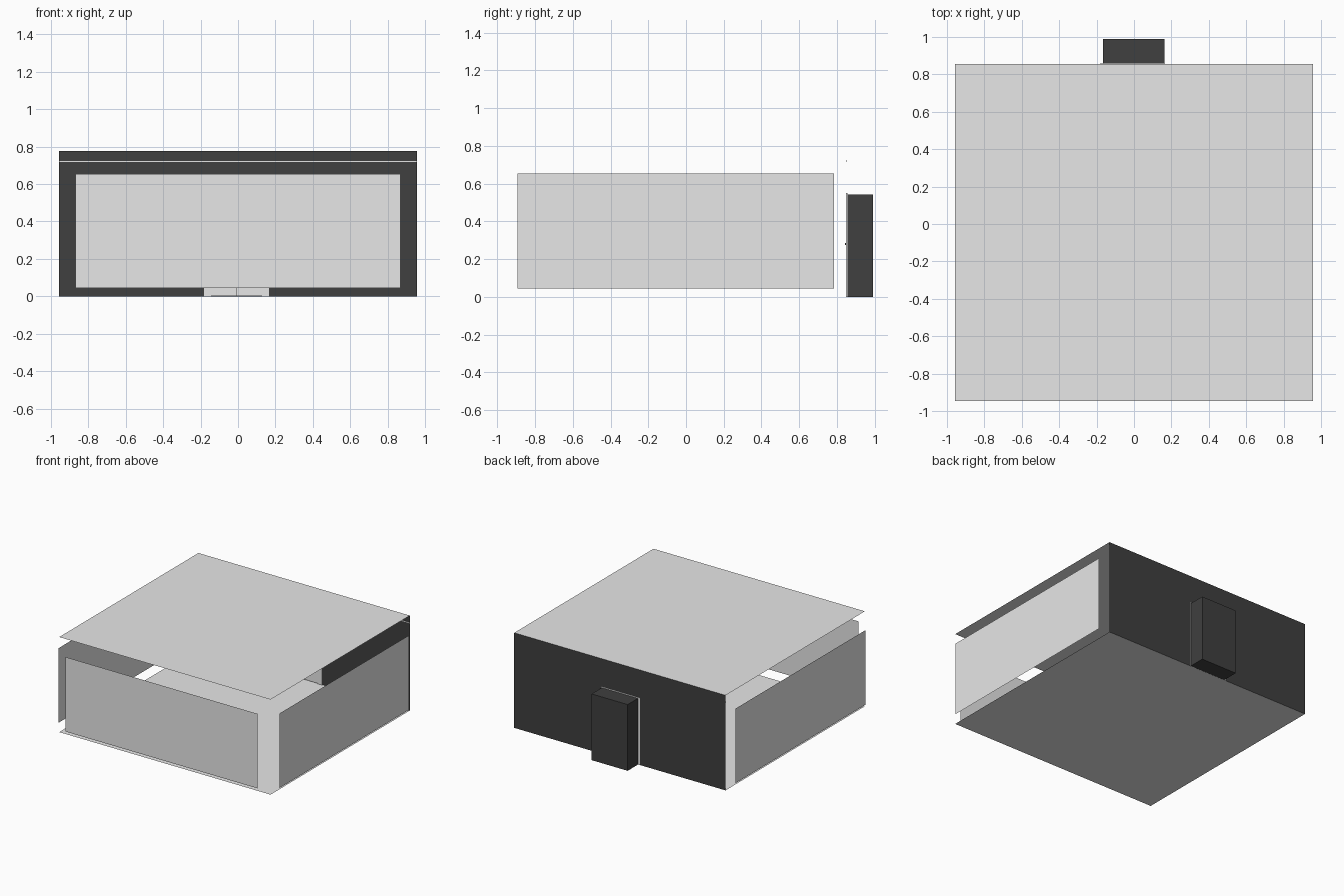
import bpy

if "Cube" in bpy.data.objects:
    bpy.data.objects.remove(bpy.data.objects["Cube"])


def material(name, r, g, b):
    m = bpy.data.materials.new(name)
    m.diffuse_color = (r, g, b, 1)
    m.use_nodes = True
    m.node_tree.nodes["Principled BSDF"].inputs["Base Color"].default_value = m.diffuse_color
    return m


LIGHT = material("light_grey", 0.8, 0.8, 0.8)
DARK = material("charcoal", 0.05, 0.05, 0.05)


def finish(name, verts, faces, mat):
    me = bpy.data.meshes.new(name)
    me.from_pydata(verts, [], faces)
    me.materials.append(mat)
    ob = bpy.data.objects.new(name, me)
    bpy.context.collection.objects.link(ob)
    return ob


def sheet(name, axis, pos, a, b, mat, flip=False):
    """Zero-thickness rectangle across one axis; a and b are ranges on the other two."""
    verts = []
    for u, v in ((a[0], b[0]), (a[1], b[0]), (a[1], b[1]), (a[0], b[1])):
        p = [u, v]
        p.insert(axis, pos)
        verts.append(p)
    return finish(name, verts, [(3, 2, 1, 0) if flip else (0, 1, 2, 3)], mat)


def box(name, x, y, z, mat):
    verts = [(i, j, k) for i in x for j in y for k in z]
    faces = [(0, 1, 3, 2), (4, 6, 7, 5), (0, 4, 5, 1),
             (2, 3, 7, 6), (0, 2, 6, 4), (1, 5, 7, 3)]
    return finish(name, verts, faces, mat)


X = (-0.957, 0.957)
Y = (-0.946, 0.855)
TOP = 0.778
PANEL_Z = (0.045, 0.655)

# Floor and ceiling sheets
sheet("floor", 2, 0.0, X, Y, LIGHT)
sheet("ceiling", 2, TOP, X, Y, LIGHT)

# Free-standing wall panels on the front and both sides
sheet("front_panel", 1, -0.99, (-0.87, 0.87), PANEL_Z, LIGHT)
for side, s in (("left", -1), ("right", 1)):
    sheet(side + "_panel", 0, s * 1.0, (-0.892, 0.785), PANEL_Z, LIGHT, s < 0)

# Dark back wall with a slim light strip near the ceiling
sheet("back_wall", 1, Y[1], X, (0, TOP), DARK, True)
box("light_strip", X, (0.849, 0.853), (0.717, 0.723), LIGHT)

# Lift shaft behind the wall
box("lift_shaft", (-0.165, 0.162), (0.856, 0.99), (0, 0.542), DARK)

# Lift door frame: two jambs and a lintel
FY = (0.848, 0.857)
box("left_jamb", (-0.183, -0.145), FY, (0, 0.55), LIGHT)
box("right_jamb", (0.127, 0.165), FY, (0, 0.55), LIGHT)
box("lintel", (-0.145, 0.127), FY, (0.51, 0.55), LIGHT)

# Pair of sliding doors with a narrow gap
box("left_door", (-0.145, -0.011), (0.851, 0.854), (0.004, 0.51), LIGHT)
box("right_door", (-0.007, 0.127), (0.851, 0.854), (0.004, 0.51), LIGHT)

# Call button on the right jamb
box("call_button", (0.14, 0.152), (0.843, 0.848), (0.275, 0.287), DARK)
